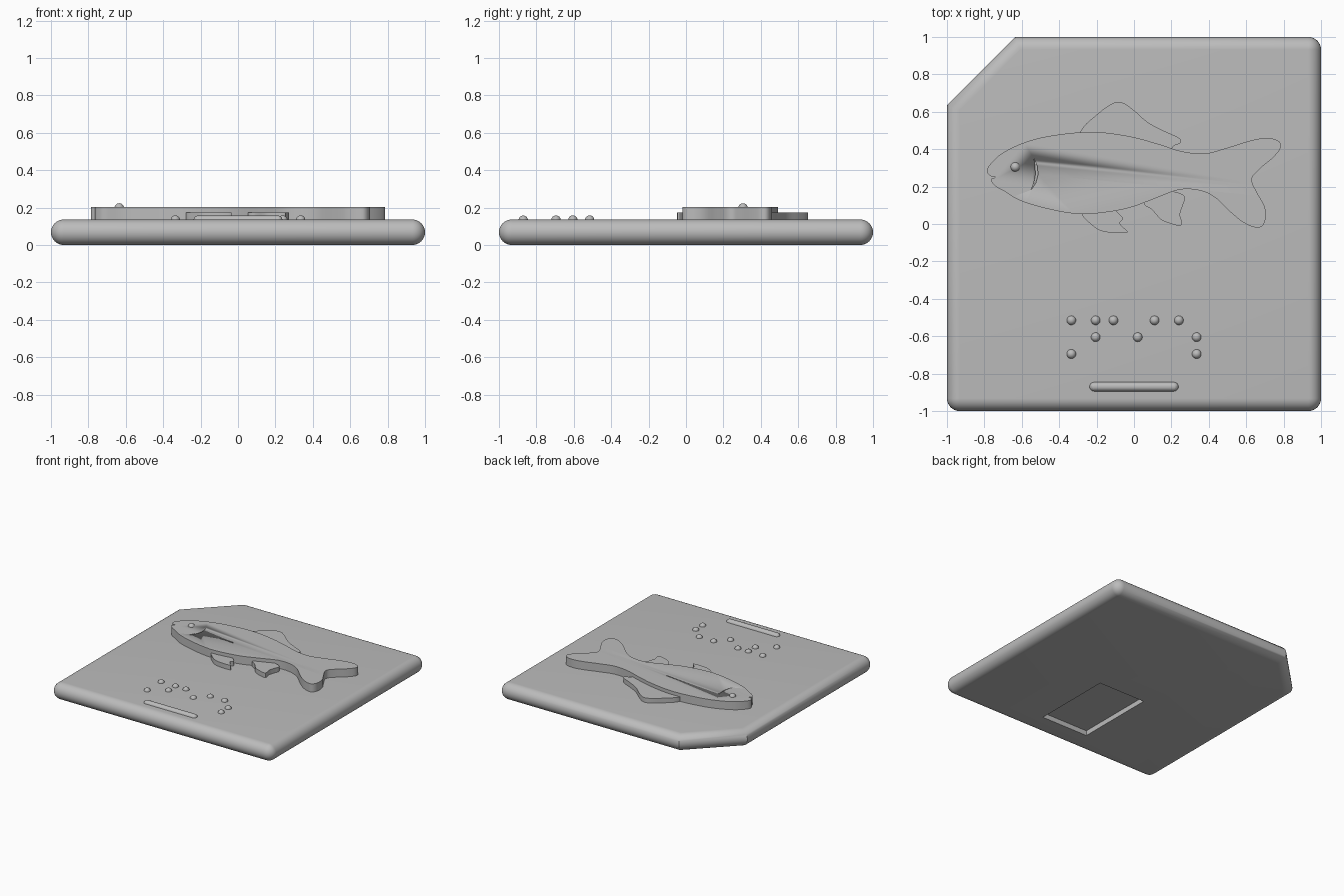
import bpy, bmesh, math
from mathutils import Vector

cube = bpy.data.objects.get("Cube")
if cube:
    bpy.data.objects.remove(cube, do_unlink=True)

EDGE = 0.068            # radius of the rounded plate edge
TOP = 2 * EDGE          # height of the plate surface
FIN_TOP, BODY_TOP = 0.174, 0.202

grey = bpy.data.materials.new("plain grey")
grey.use_nodes = True
grey.diffuse_color = (0.5, 0.5, 0.5, 1)
grey.node_tree.nodes["Principled BSDF"].inputs["Base Color"].default_value = grey.diffuse_color


def finish(name, bm, angle=35):
    """Turn a bmesh into a smooth-shaded grey object."""
    bmesh.ops.recalc_face_normals(bm, faces=bm.faces)
    mesh = bpy.data.meshes.new(name)
    bm.to_mesh(mesh)
    bm.free()
    mesh.materials.append(grey)
    obj = bpy.data.objects.new(name, mesh)
    bpy.context.collection.objects.link(obj)
    bpy.ops.object.select_all(action="DESELECT")
    obj.select_set(True)
    bpy.context.view_layer.objects.active = obj
    bpy.ops.object.shade_smooth_by_angle(angle=math.radians(angle))
    return obj


def smooth_loop(points, steps=5):
    """Closed curve passing through the points."""
    pts = [Vector(p) for p in points]
    n = len(pts)
    out = []
    for i in range(n):
        a, b, c, d = (pts[(i + k) % n] for k in (-1, 0, 1, 2))
        length = (c - b).length
        # tangents limited by segment length, so tight corners do not overshoot
        tb = (c - a).normalized() * length
        tc = (d - b).normalized() * length
        for s in range(steps):
            t = s / steps
            h = t * t * (3 - 2 * t)
            out.append(b * (1 - h) + c * h + tb * t * (1 - t) ** 2 - tc * t * t * (1 - t))
    return out


def slab(name, outline, low, high):
    """Flat shape raised from low to high."""
    bm = bmesh.new()
    face = bm.faces.new([bm.verts.new((p[0], p[1], low)) for p in outline])
    up = bmesh.ops.extrude_face_region(bm, geom=[face])["geom"]
    bmesh.ops.translate(bm, vec=(0, 0, high - low),
                        verts=[v for v in up if isinstance(v, bmesh.types.BMVert)])
    return finish(name, bm)


def cut(target, cutter):
    """Subtract a hidden cutter from the target."""
    cutter.hide_render = True
    cutter.hide_set(True)
    mod = target.modifiers.new("cut", "BOOLEAN")
    mod.operation = "DIFFERENCE"
    mod.solver = "EXACT"
    mod.object = cutter
    bpy.context.view_layer.objects.active = target
    target.select_set(True)
    bpy.ops.object.modifier_apply(modifier=mod.name)
    bpy.data.objects.remove(cutter, do_unlink=True)


def dome(name, x, y, z, radius=0.025, stretch=0):
    """Ball, or a rounded bar when stretched along x."""
    bm = bmesh.new()
    for end in {-stretch, stretch}:
        made = bmesh.ops.create_uvsphere(bm, u_segments=24, v_segments=12, radius=radius)
        bmesh.ops.translate(bm, verts=made["verts"], vec=(x + end, y, z))
    if stretch:
        hull = bmesh.ops.convex_hull(bm, input=bm.verts[:])
        bmesh.ops.delete(bm, geom=hull["geom_interior"], context="VERTS")
    return finish(name, bm, 60)


# Plate: rounded-edge square with one clipped corner
def plate_ring(r):
    core, slope, clip = 1 - EDGE, math.tan(math.pi / 8), 0.635
    ring = []
    for x, y, start in ((-1, -1, 180), (1, -1, 270), (1, 1, 0)):
        for k in range(9):
            a = math.radians(start + 90 * k / 8)
            ring.append((x * core + r * math.cos(a), y * core + r * math.sin(a)))
    near = clip - slope * EDGE + slope * r
    return ring + [(-near, core + r), (-core - r, near)]


bm = bmesh.new()
rings = []
for k in range(17):
    t = math.pi * (k / 16 - 0.5)
    z = EDGE + EDGE * math.sin(t)
    rings.append([bm.verts.new((x, y, z)) for x, y in plate_ring(EDGE * math.cos(t))])
for low, high in zip(rings, rings[1:]):
    for i in range(len(low)):
        bm.faces.new((low[i - 1], low[i], high[i], high[i - 1]))
bm.faces.new(rings[0])
bm.faces.new(rings[-1])
bmesh.ops.remove_doubles(bm, verts=bm.verts, dist=0.0001)
plate = finish("plate", bm)

# Shallow recess in the underside
cut(plate, slab("recess_cutter",
                [(-.21, -.8), (.21, -.8), (.21, -.14), (-.21, -.14)], -0.05, 0.04))

# Fish body
body_points = [
    (-.786, .28), (-.77, .318), (-.7, .382), (-.556, .446), (-.396, .479), (-.209, .492),
    (-.02, .468), (.139, .425), (.257, .388), (.38, .377), (.487, .404), (.647, .452),
    (.738, .457), (.786, .425), (.754, .366), (.663, .286), (.63, .238), (.658, .168),
    (.7, .088), (.7, .013), (.668, -.019), (.594, .003), (.519, .061), (.433, .142),
    (.353, .179), (.246, .184), (.139, .147), (-.02, .088), (-.155, .062), (-.289, .053),
    (-.449, .078), (-.61, .126), (-.7, .179), (-.738, .2), (-.765, .238), (-.743, .25),
    (-.765, .255)]
fish_body = slab("fish_body", smooth_loop(body_points), TOP - 0.01, BODY_TOP)

# Crescent gill groove
gill = [(-.535, .35), (-.517, .31), (-.513, .265), (-.525, .22), (-.551, .182),
        (-.535, .22), (-.527, .265), (-.529, .31)]
cut(fish_body, slab("gill_cutter", gill, BODY_TOP - 0.03, BODY_TOP + 0.03))

# Fins, tucked into the body along their roots
fins = {
    "dorsal_fin": [
        (-.289, .49), (-.18, .6), (-.11, .647), (-.064, .65), (0, .607), (.075, .543),
        (.166, .495), (.246, .457), (.25, .436), (.214, .418), (.198, .4), (.15, .37),
        (-.02, .42), (-.25, .45)],
    "pelvic_fin": [
        (-.278, .055), (-.235, .003), (-.18, -.035), (-.1, -.048), (-.037, -.045),
        (-.037, -.037), (-.075, .003), (-.06, .03), (-.086, .06), (-.107, .08),
        (-.15, .1), (-.25, .09)],
    "anal_fin": [
        (.053, .112), (.096, .077), (.144, .024), (.193, .003), (.25, -.008), (.255, .013),
        (.246, .05), (.262, .104), (.273, .142), (.25, .163), (.203, .178), (.19, .2),
        (.1, .18)]}
for name, points in fins.items():
    slab(name, smooth_loop(points), TOP - 0.01, FIN_TOP)

# Eye
dome("eye", -.635, .305, BODY_TOP - 0.004)

# Rows of raised dots and the bar beneath them
rows = {-.515: (-.335, -.205, -.11, .11, .24),
        -.605: (-.205, .02, .335),
        -.695: (-.335, .335)}
for y, columns in rows.items():
    for x in columns:
        dome("raised_dot", x, y, TOP - 0.003)
dome("raised_bar", 0, -.87, TOP - 0.004, stretch=0.213)
